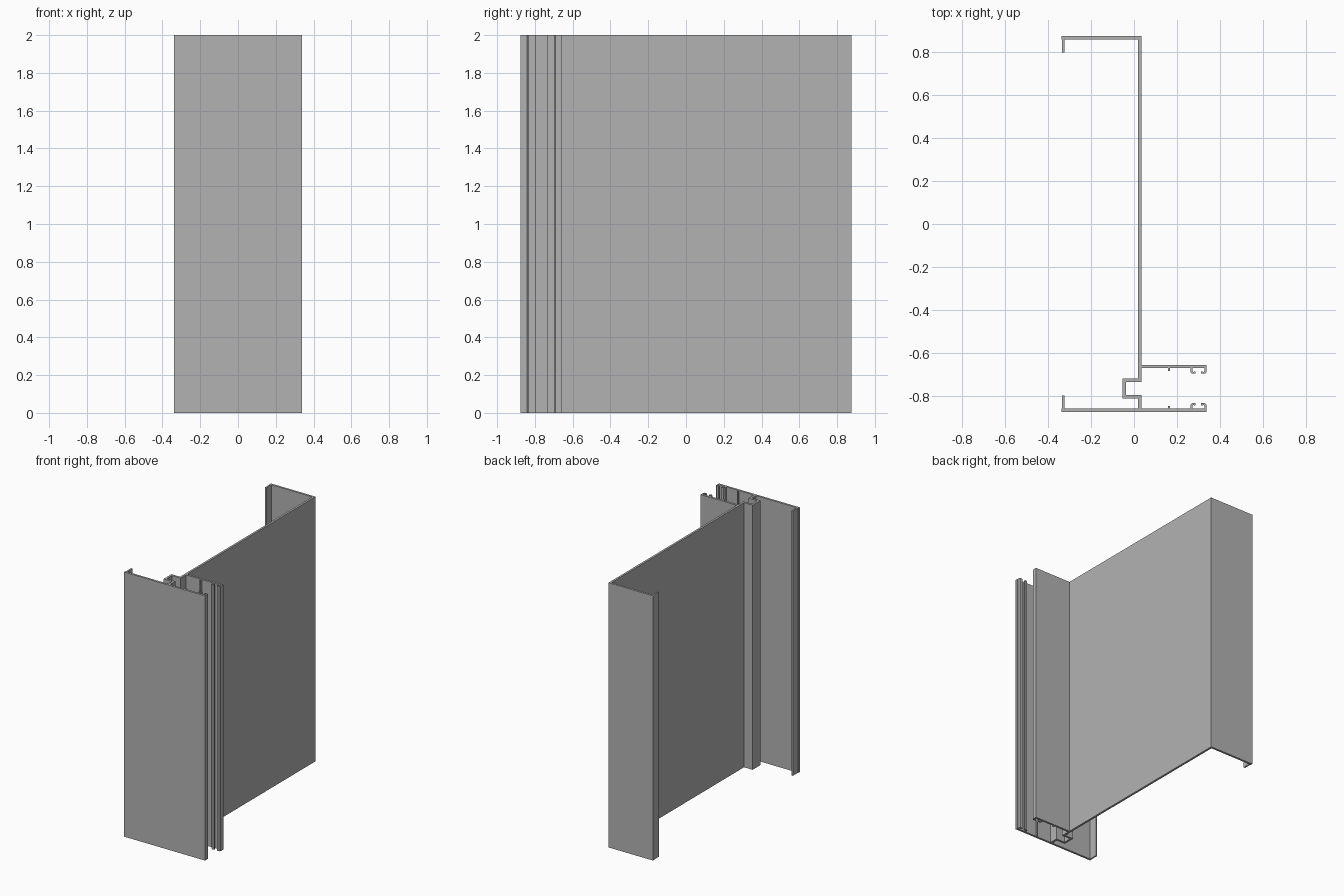
import bpy
import bmesh
from mathutils import Vector

if "Cube" in bpy.data.objects:
    bpy.data.objects.remove(bpy.data.objects["Cube"], do_unlink=True)

HEIGHT = 2.0
WALL = 0.016
SLOT_MID = -0.766      # mirror line between the two jaw plates

metal = bpy.data.materials.new("plain grey metal")
metal.use_nodes = True
GREY = (0.45, 0.45, 0.45, 1)
metal.diffuse_color = GREY
metal.node_tree.nodes["Principled BSDF"].inputs["Base Color"].default_value = GREY


def strip(name, path, thick=WALL, flip=False):
    """Thicken a plan path with mitred corners and extrude it upwards."""
    pts = [Vector((x, 2 * SLOT_MID - y if flip else y)) for x, y in path]
    dirs = [(b - a).normalized() for a, b in zip(pts, pts[1:])]
    bm = bmesh.new()
    rows = []
    for i, p in enumerate(pts):
        before, after = dirs[max(i - 1, 0)], dirs[min(i, len(dirs) - 1)]
        n1, n2 = (Vector((-d.y, d.x)) for d in (before, after))
        off = (n1 + n2) * (thick / 2 / (1 + n1.dot(n2)))
        rows.append([bm.verts.new((q.x, q.y, 0)) for q in (p + off, p - off)])
    faces = [bm.faces.new((a[0], a[1], b[1], b[0])) for a, b in zip(rows, rows[1:])]
    top = bmesh.ops.extrude_face_region(bm, geom=faces, use_keep_orig=True)
    verts = [g for g in top["geom"] if isinstance(g, bmesh.types.BMVert)]
    bmesh.ops.translate(bm, vec=(0, 0, HEIGHT), verts=verts)
    bmesh.ops.recalc_face_normals(bm, faces=bm.faces)
    mesh = bpy.data.meshes.new(name)
    bm.to_mesh(mesh)
    bm.free()
    mesh.materials.append(metal)
    obj = bpy.data.objects.new(name, mesh)
    bpy.context.collection.objects.link(obj)


# Back flange, long web and the stepped recess in one folded strip
strip("web_with_recess", [
    (-0.338, 0.868), (0.027, 0.868), (0.027, -0.728), (-0.045, -0.728),
    (-0.045, -0.804), (0.027, -0.804), (0.027, -0.86)])

# Front plate and the shorter jaw plate facing it
strip("front_plate", [(-0.338, -0.868), (0.338, -0.868)])
strip("inner_jaw_plate", [(0.035, -0.664), (0.338, -0.664)])

# Inward lips on the open side
strip("back_lip", [(-0.329, 0.86), (-0.329, 0.80)], 0.011)
strip("front_lip", [(-0.329, -0.86), (-0.329, -0.798)], 0.011)

# Screw-slot hooks and guide ribs, mirrored on both jaw plates
for side, flip in (("inner", False), ("front", True)):
    strip(side + "_guide_rib", [(0.163, -0.672), (0.163, -0.684)], 0.009, flip)
    strip(side + "_end_hook", [
        (0.333, -0.672), (0.333, -0.688), (0.328, -0.693), (0.316, -0.693),
        (0.316, -0.687)], 0.009, flip)
    strip(side + "_middle_hook", [
        (0.268, -0.672), (0.268, -0.688), (0.273, -0.693), (0.283, -0.693),
        (0.283, -0.687)], 0.009, flip)
